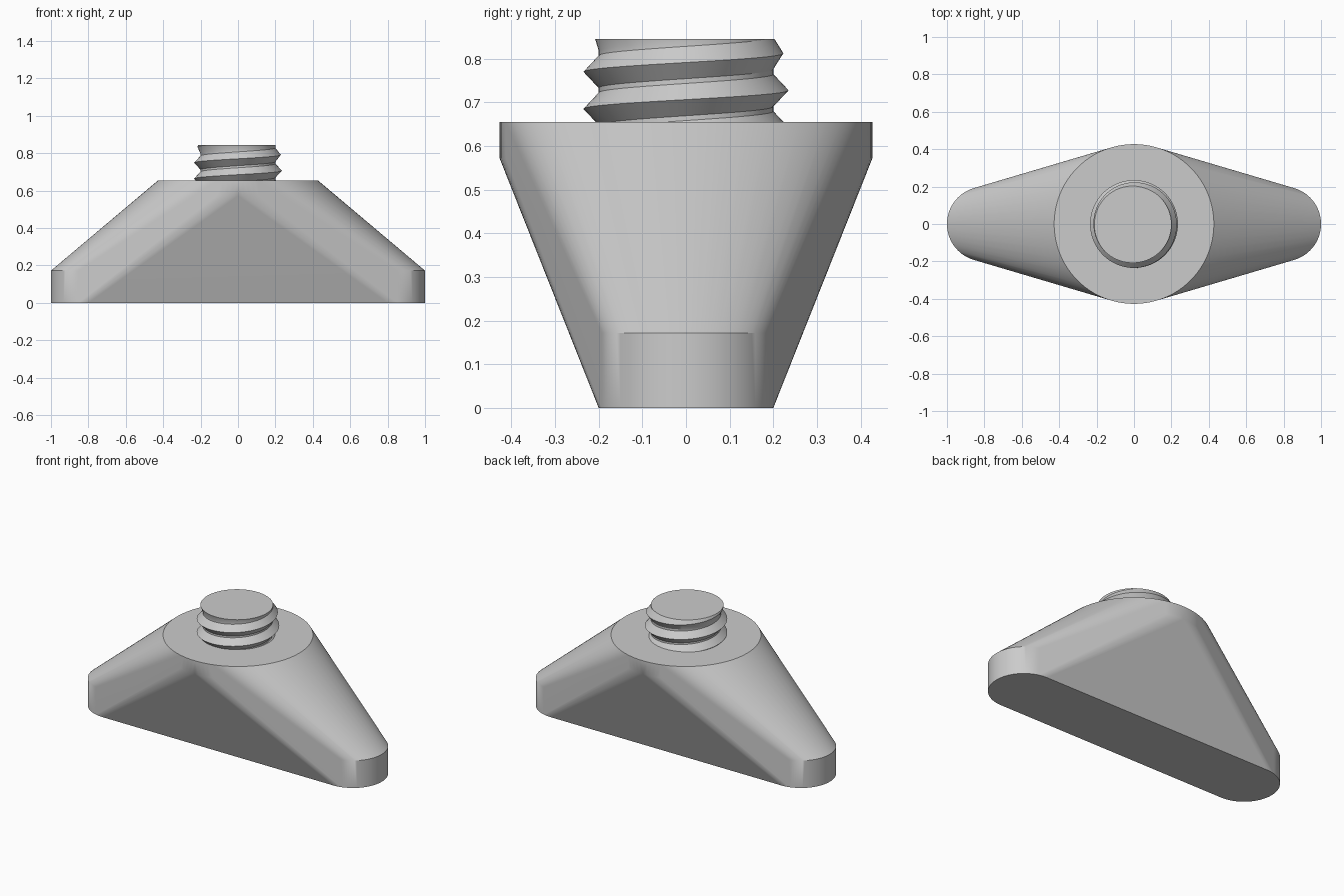
import bpy, bmesh, math
from mathutils import Vector

cube = bpy.data.objects.get("Cube")
if cube:
    bpy.data.objects.remove(cube)

grey = bpy.data.materials.new("plain grey")
grey.use_nodes = True
colour = (0.6, 0.6, 0.6, 1)
grey.diffuse_color = colour
grey.node_tree.nodes["Principled BSDF"].inputs["Base Color"].default_value = colour

SEAT, TOP = 0.655, 0.845


def finish(bm, name):
    bmesh.ops.recalc_face_normals(bm, faces=bm.faces)
    mesh = bpy.data.meshes.new(name)
    bm.to_mesh(mesh)
    bm.free()
    mesh.materials.append(grey)
    obj = bpy.data.objects.new(name, mesh)
    bpy.context.collection.objects.link(obj)
    bpy.ops.object.select_all(action="DESELECT")
    obj.select_set(True)
    bpy.context.view_layer.objects.active = obj
    bpy.ops.object.shade_smooth_by_angle(angle=math.radians(30))
    return obj


def polar(radius, angle, z, x=0):
    return Vector((x + radius * math.cos(angle), radius * math.sin(angle), z))


# Body: hull around two foot discs and the raised central disc
bm = bmesh.new()
for x, radius, low, high in ((-0.8, 0.2, 0, 0.172), (0.8, 0.2, 0, 0.172),
                             (0, 0.427, 0.572, SEAT)):
    for i in range(96):
        for z in (low, high):
            bm.verts.new(polar(radius, math.tau * i / 96, z, x))
hull = bmesh.ops.convex_hull(bm, input=bm.verts)
inner = {g for g in hull["geom_interior"] + hull["geom_unused"]
         if isinstance(g, bmesh.types.BMVert)}
bmesh.ops.delete(bm, geom=list(inner), context="VERTS")
bmesh.ops.dissolve_limit(bm, angle_limit=0.002, verts=bm.verts, edges=bm.edges)
body = finish(bm, "wing_body")
weighted = body.modifiers.new("even shading", "WEIGHTED_NORMAL")
weighted.keep_sharp = True

# Screw: V-thread strip wound upward, its crest fading out near the top
STEPS, TURNS, PITCH, ROOT, CREST = 64, 5, 0.085, 0.2, 0.235
bm = bmesh.new()
rows = []
for i in range(STEPS * (TURNS + 1) + 1):
    angle = math.tau * i / STEPS
    z = 0.5365 + PITCH * i / STEPS
    crest = max(ROOT + 0.001, CREST - 0.28 * max(0, z - 0.77))
    rows.append([bm.verts.new(polar(r, angle, z + dz)) for r, dz in
                 ((crest, 0), (ROOT, 0.037), (ROOT, 0.048))])
for i in range(STEPS * TURNS):
    here = rows[i] + [rows[i + STEPS][0]]
    ahead = rows[i + 1] + [rows[i + 1 + STEPS][0]]
    for k in range(3):
        bm.faces.new((here[k], ahead[k], ahead[k + 1], here[k + 1]))

# Trim the thread flat at both ends and cap it
for height, direction in ((SEAT - 0.01, -1), (TOP, 1)):
    cut = bmesh.ops.bisect_plane(
        bm, geom=bm.verts[:] + bm.edges[:] + bm.faces[:], dist=1e-6,
        plane_co=(0, 0, height), plane_no=(0, 0, direction), clear_outer=True)
    rim = [e for e in cut["geom_cut"] if isinstance(e, bmesh.types.BMEdge)]
    bmesh.ops.holes_fill(bm, edges=rim, sides=0)
finish(bm, "threaded_stud")
